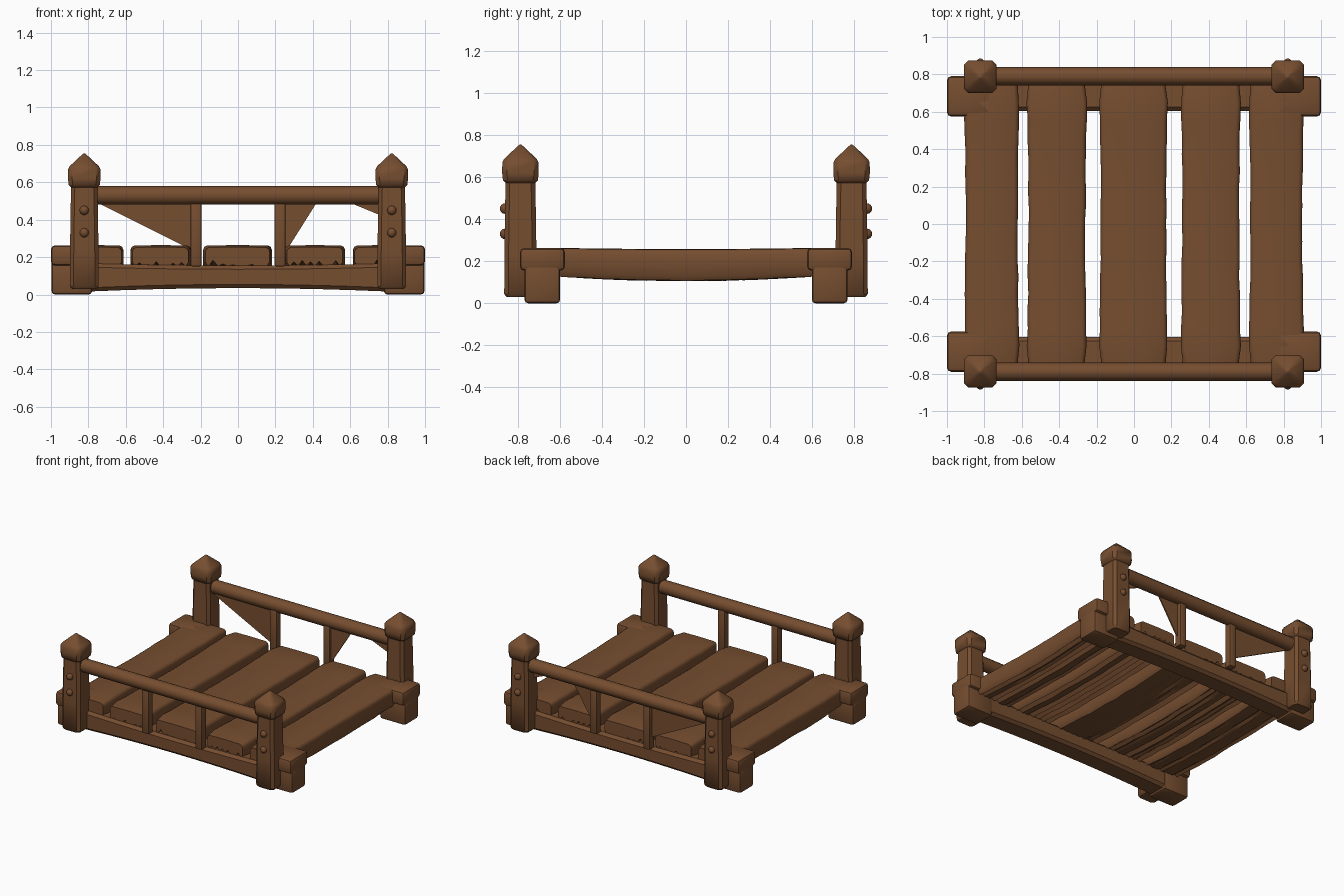
import bpy, bmesh, math, random
from mathutils import Matrix, Vector

if "Cube" in bpy.data.objects:
    bpy.data.objects.remove(bpy.data.objects["Cube"])

random.seed(4)
wood = bpy.data.materials.new("brown wood")
wood.diffuse_color = (0.18, 0.075, 0.029, 1)
wood.use_nodes = True
wood.node_tree.nodes["Principled BSDF"].inputs["Base Color"].default_value = wood.diffuse_color


def finish(bm, name):
    bmesh.ops.recalc_face_normals(bm, faces=bm.faces)
    me = bpy.data.meshes.new(name)
    bm.to_mesh(me)
    bm.free()
    me.materials.append(wood)
    ob = bpy.data.objects.new(name, me)
    bpy.context.collection.objects.link(ob)
    return ob


def loft(name, sections):
    """Closed skin through equal-length rings, capped at both ends."""
    bm = bmesh.new()
    rings = [[bm.verts.new(p) for p in s] for s in sections]
    n = len(rings[0])
    for a, b in zip(rings, rings[1:]):
        for i in range(n):
            j = (i + 1) % n
            bm.faces.new((a[i], a[j], b[j], b[i]))
    bm.faces.new(rings[0])
    bm.faces.new(rings[-1])
    return finish(bm, name)


def box(name, x0, x1, y0, y1, z0, z1, bevel=0.02):
    bm = bmesh.new()
    bmesh.ops.create_cube(bm, size=1)
    for v in bm.verts:
        v.co = ((x0 + x1) / 2 + v.co.x * (x1 - x0),
                (y0 + y1) / 2 + v.co.y * (y1 - y0),
                (z0 + z1) / 2 + v.co.z * (z1 - z0))
    bmesh.ops.bevel(bm, geom=bm.edges[:], offset=bevel, segments=2,
                    profile=0.5, affect='EDGES')
    return finish(bm, name)


def square(cx, cy, z, r, c):
    """Square ring with cut corners."""
    pts = [(r, -r + c), (r, r - c), (r - c, r), (-r + c, r),
           (-r, r - c), (-r, -r + c), (-r + c, -r), (r - c, -r)]
    return [(cx + x, cy + y, z) for x, y in pts]


def plank(name, x0, x1):
    """Worn deck board with rounded top edges and a furrowed underside."""
    furrows = [random.uniform(0.0, 0.03) if i % 2 else 0 for i in range(13)]
    secs = []
    for k in range(17):
        t = -1 + k / 8
        y = t * 0.745
        end = 0.012 if abs(t) == 1 else 0
        pinch = 0.010 * (1 - t * t)
        a = x0 + pinch + end + random.uniform(-0.003, 0.003)
        b = x1 - pinch - end + random.uniform(-0.003, 0.003)
        top = 0.256 + 0.008 * t * t - end
        bot = 0.105 + 0.032 * t * t + end
        ring = [(a, y, bot + 0.025), (a, y, top - 0.022), (a + 0.007, y, top - 0.007),
                (a + 0.022, y, top), ((a + b) / 2, y, top + 0.002), (b - 0.022, y, top),
                (b - 0.007, y, top - 0.007), (b, y, top - 0.022), (b, y, bot + 0.025)]
        for i in range(13):
            x = b - 0.015 + (a - b + 0.03) * i / 12
            ring.append((x, y, bot + furrows[i] + random.uniform(0, 0.006)))
        secs.append(ring)
    loft(name, secs)


# deck boards
for i, (a, b) in enumerate([(-0.91, -0.612), (-0.575, -0.25), (-0.187, 0.182),
                            (0.248, 0.572), (0.612, 0.91)]):
    plank(f"deck_plank_{i + 1}", a, b)

for s, side in ((-1, "front"), (1, "back")):
    # arched cross beam under the boards
    secs = []
    for k in range(13):
        x = -0.92 + 1.84 * k / 12
        q = (x / 0.92) ** 2
        z0, z1 = 0.034 - 0.024 * q, 0.155 + 0.015 * q
        y0, y1, c = 0.605, 0.765, 0.02
        ring = [(y0 + c, z0), (y1 - c, z0), (y1, z0 + c), (y1, z1 - c),
                (y1 - c, z1), (y0 + c, z1), (y0, z1 - c), (y0, z0 + c)]
        secs.append([(x, s * y, z) for y, z in ring])
    loft(f"{side}_cross_beam", secs)

    # hand rail
    secs = []
    for k in range(9):
        x = -0.78 + 1.56 * k / 8
        secs.append([(x, s * 0.79 + 0.049 * math.cos(j * math.pi / 6),
                      0.53 + 0.05 * math.sin(j * math.pi / 6)) for j in range(12)])
    loft(f"{side}_hand_rail", secs)

    for m, hand in ((-1, "left"), (1, "right")):
        cx, cy = m * 0.822, s * 0.787
        # corner post and its pointed cap
        loft(f"{side}_{hand}_post", [square(cx, cy, z, r, 0.02) for z, r in
             ((0.03, 0.066), (0.045, 0.077), (0.25, 0.076), (0.45, 0.073), (0.60, 0.07))])
        loft(f"{side}_{hand}_post_cap", [square(cx, cy, z, r, c) for z, r, c in
             ((0.57, 0.068, 0.02), (0.585, 0.083, 0.022), (0.62, 0.087, 0.022),
              (0.67, 0.086, 0.022), (0.687, 0.077, 0.022), (0.748, 0.012, 0.004),
              (0.755, 0.003, 0.001))])
        # stepped block on the end of the cross beam
        ys = sorted((s * 0.575, s * 0.79))
        xs = sorted((m * 0.76, m * 1.0))
        box(f"{side}_{hand}_block", *xs, *ys, 0.155, 0.263, 0.022)
        ys = sorted((s * 0.598, s * 0.768))
        xs = sorted((m * 0.78, m * 0.997))
        box(f"{side}_{hand}_foot", *xs, *ys, 0.0, 0.19, 0.018)
        # baluster
        bx = m * 0.225
        box(f"{side}_{hand}_baluster", bx - 0.029, bx + 0.029,
            s * 0.775 - 0.029, s * 0.775 + 0.029, 0.15, 0.51, 0.01)
        # bolts on the outer post face
        for z in (0.33, 0.45):
            bm = bmesh.new()
            bmesh.ops.create_uvsphere(bm, u_segments=12, v_segments=8, radius=0.025,
                                      matrix=Matrix.Translation(Vector((cx, s * 0.86, z))))
            finish(bm, f"{side}_{hand}_bolt")

# thin splintered braces below the back rail
for name, tri in (("left_brace", ((-0.75, 0.49), (-0.25, 0.49), (-0.25, 0.24))),
                  ("right_brace", ((0.25, 0.49), (0.42, 0.49), (0.25, 0.22))),
                  ("post_brace", ((0.60, 0.49), (0.77, 0.49), (0.77, 0.42)))):
    loft(name, [[(x, y, z) for x, z in tri] for y in (0.762, 0.772)])

bpy.ops.object.select_all(action='SELECT')
bpy.context.view_layer.objects.active = bpy.context.selected_objects[0]
bpy.ops.object.shade_smooth_by_angle(angle=math.radians(40))
